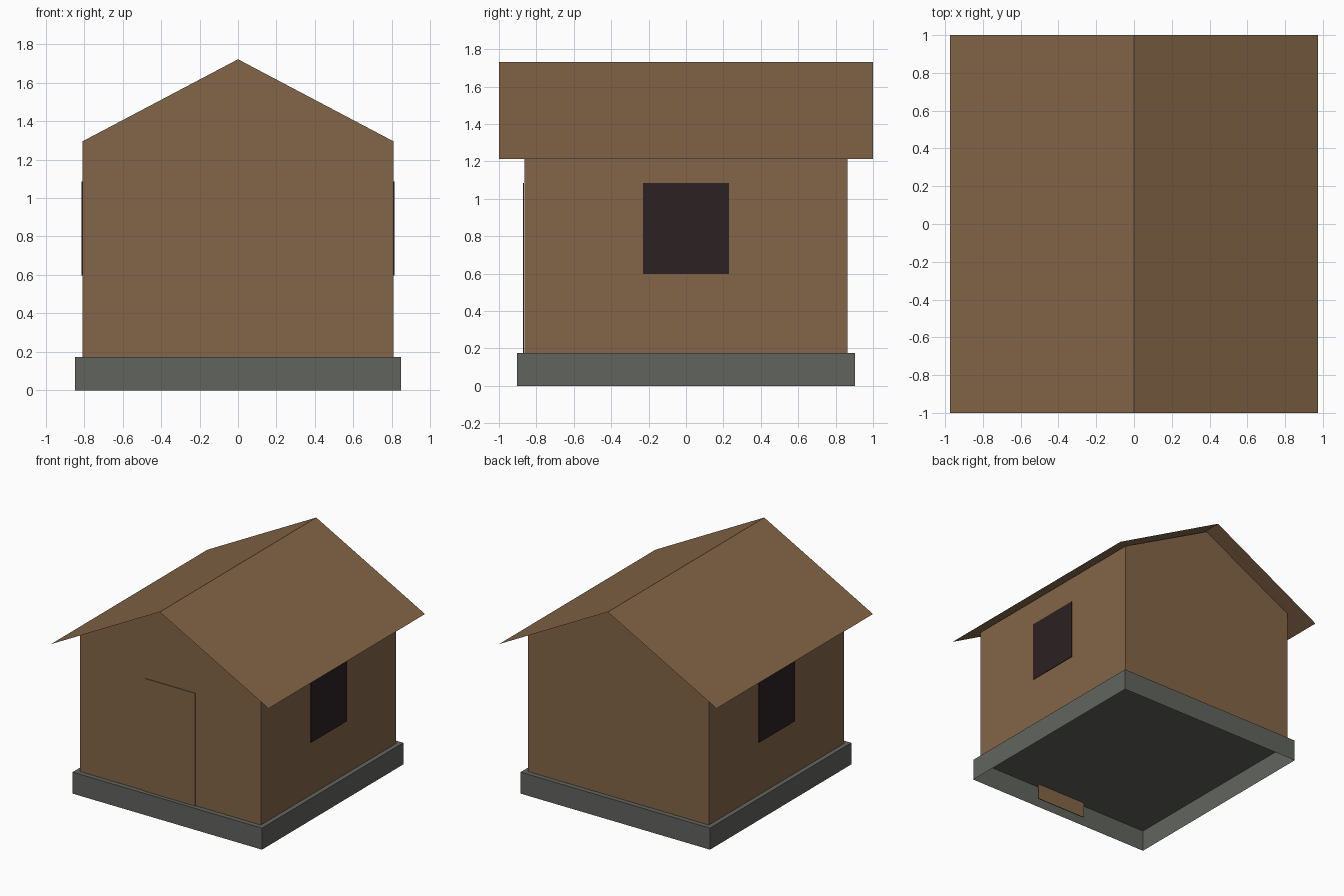
import bpy
import bmesh

cube = bpy.data.objects.get("Cube")
if cube:
    bpy.data.objects.remove(cube, do_unlink=True)


def make_material(name, colour):
    mat = bpy.data.materials.new(name)
    mat.use_nodes = True
    mat.diffuse_color = (*colour, 1)
    bsdf = next(n for n in mat.node_tree.nodes if n.type == "BSDF_PRINCIPLED")
    bsdf.inputs["Base Color"].default_value = (*colour, 1)
    return mat


wood = make_material("brown wood", (0.227, 0.130, 0.063))
stone = make_material("grey stone", (0.119, 0.127, 0.112))
dark = make_material("dark window", (0.025, 0.015, 0.016))


def finish(name, bm, mat):
    mesh = bpy.data.meshes.new(name)
    bm.to_mesh(mesh)
    bm.free()
    mesh.materials.append(mat)
    obj = bpy.data.objects.new(name, mesh)
    bpy.context.collection.objects.link(obj)
    return obj


def box(name, low, high, mat, open_bottom=False):
    bm = bmesh.new()
    bmesh.ops.create_cube(bm, size=1)
    for v in bm.verts:
        v.co = [h if c > 0 else l for c, l, h in zip(v.co, low, high)]
    if open_bottom:
        bm.normal_update()
        under = [f for f in bm.faces if f.normal.z < -0.5]
        bmesh.ops.delete(bm, geom=under, context="FACES_ONLY")
    return finish(name, bm, mat)


def sweep(bm, profile, half_depth):
    """Sweep an open XZ profile along Y and return its front and back vertices."""
    front, back = [[bm.verts.new((x, y, z)) for x, z in profile]
                   for y in (-half_depth, half_depth)]
    for i in range(len(profile) - 1):
        bm.faces.new((front[i], front[i + 1], back[i + 1], back[i]))
    return front, back


BASE_TOP = 0.174
WALL_X, WALL_Y = 0.809, 0.864

# Foundation: a shallow shell, open underneath
box("foundation", (-0.847, -0.903, 0), (0.847, 0.903, BASE_TOP), stone, open_bottom=True)

# Walls with gable ends
bm = bmesh.new()
front, back = sweep(bm, [(WALL_X, BASE_TOP), (WALL_X, 1.295), (0, 1.722),
                         (-WALL_X, 1.295), (-WALL_X, BASE_TOP)], WALL_Y)
bm.faces.new(front)
bm.faces.new(back)
bmesh.ops.recalc_face_normals(bm, faces=bm.faces)
finish("walls", bm, wood)

# Thin roof sheet overhanging all sides
bm = bmesh.new()
sweep(bm, [(-0.973, 1.212), (0, 1.732), (0.973, 1.212)], 1)
bm.normal_update()
for f in bm.faces:
    if f.normal.z < 0:
        f.normal_flip()
finish("roof", bm, wood)

# Door plate, running down into the foundation
box("door", (-0.226, -WALL_Y - 0.007, 0.047), (0.226, -WALL_Y - 0.001, 1.085), wood)

# Window plates on both side walls
for side, name in ((1, "left_window"), (-1, "right_window")):
    xs = sorted((side * (WALL_X + 0.001), side * (WALL_X + 0.006)))
    box(name, (xs[0], -0.23, 0.598), (xs[1], 0.23, 1.085), dark)
